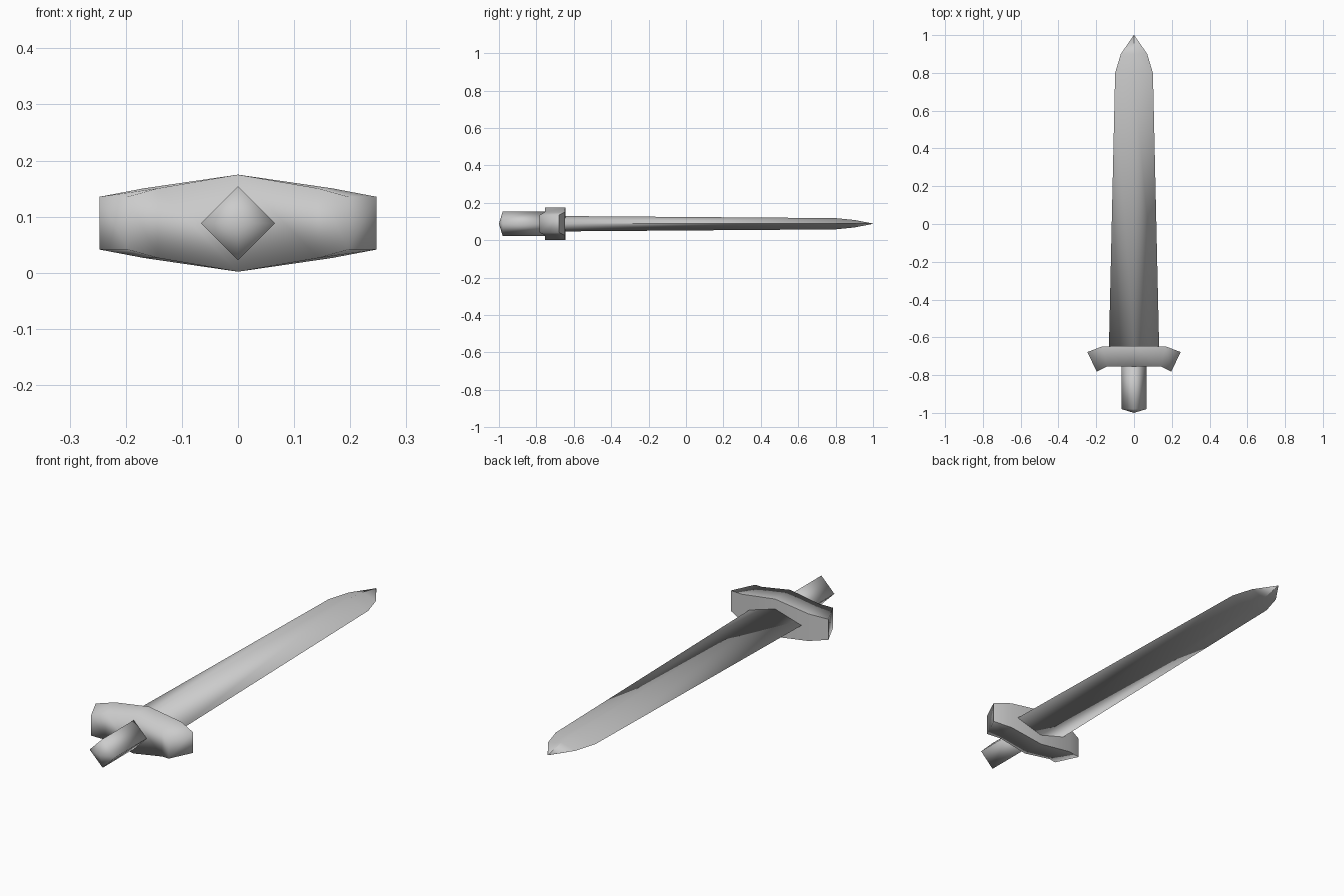
import bpy
import bmesh

cube = bpy.data.objects.get("Cube")
if cube:
    bpy.data.objects.remove(cube, do_unlink=True)

MID = 0.0885  # height of the long axis

steel = bpy.data.materials.new("plain grey")
steel.use_nodes = True
grey = (0.6, 0.6, 0.6, 1)
steel.diffuse_color = grey
steel.node_tree.nodes["Principled BSDF"].inputs["Base Color"].default_value = grey


def loft(name, rings, is_sharp):
    """Bridge four-point rings, cap both ends, mark sharp edges by a rule."""
    bm = bmesh.new()
    loops = [[bm.verts.new((x, y, z + MID)) for x, y, z in ring] for ring in rings]
    for a, b in zip(loops, loops[1:]):
        for i in range(4):
            j = (i + 1) % 4
            bm.faces.new((a[i], a[j], b[j], b[i]))
    bm.faces.new(loops[0])
    bm.faces.new(loops[-1])
    bmesh.ops.remove_doubles(bm, verts=bm.verts, dist=0.0005)
    bmesh.ops.recalc_face_normals(bm, faces=bm.faces)
    for f in bm.faces:
        f.smooth = True
    for e in bm.edges:
        e.smooth = not is_sharp(e)
    mesh = bpy.data.meshes.new(name)
    bm.to_mesh(mesh)
    bm.free()
    mesh.materials.append(steel)
    obj = bpy.data.objects.new(name, mesh)
    bpy.context.collection.objects.link(obj)
    return obj


def diamond(y, w, h):
    return [(w, y, 0), (0, y, h), (-w, y, 0), (0, y, -h)]


def guard_ring(x_front, y_front, x_back, y_back, h):
    return [(x_front, y_front, -h), (x_back, y_back, -h),
            (x_back, y_back, h), (x_front, y_front, h)]


# Blade: tapering diamond section with sharp cutting edges
blade = [(-0.66, 0.133, 0.041), (0.8, 0.1, 0.03), (0.9, 0.07, 0.02), (1.0, 0.001, 0.001)]
loft("blade", [diamond(*s) for s in blade],
     lambda e: all(abs(v.co.z - MID) < 0.0005 for v in e.verts))

# Grip: square bar on its corner with a shallow pointed end
grip = [(-1.0, 0.0001, 0.0001), (-0.98, 0.066, 0.066), (-0.74, 0.066, 0.066)]
loft("grip", [diamond(*s) for s in grip], lambda e: False)

# Crossguard: tapered block with swept ends, flat on the blade side
half = [(0, -0.755, 0, -0.645, 0.0865), (0.143, -0.755, 0.168, -0.648, 0.062),
        (0.197, -0.782, 0.247, -0.678, 0.047)]
left = [guard_ring(*s) for s in half]
right = [[(-x, y, z) for x, y, z in ring] for ring in reversed(left[1:])]


def on_blade_side(e):
    back = all(v.co.y > -0.7 for v in e.verts)
    upright = abs(e.verts[0].co.z - e.verts[1].co.z) > 0.05
    at_end = all(abs(v.co.x) > 0.24 for v in e.verts)
    return back and (at_end or not upright)


loft("crossguard", right + left, on_blade_side)
